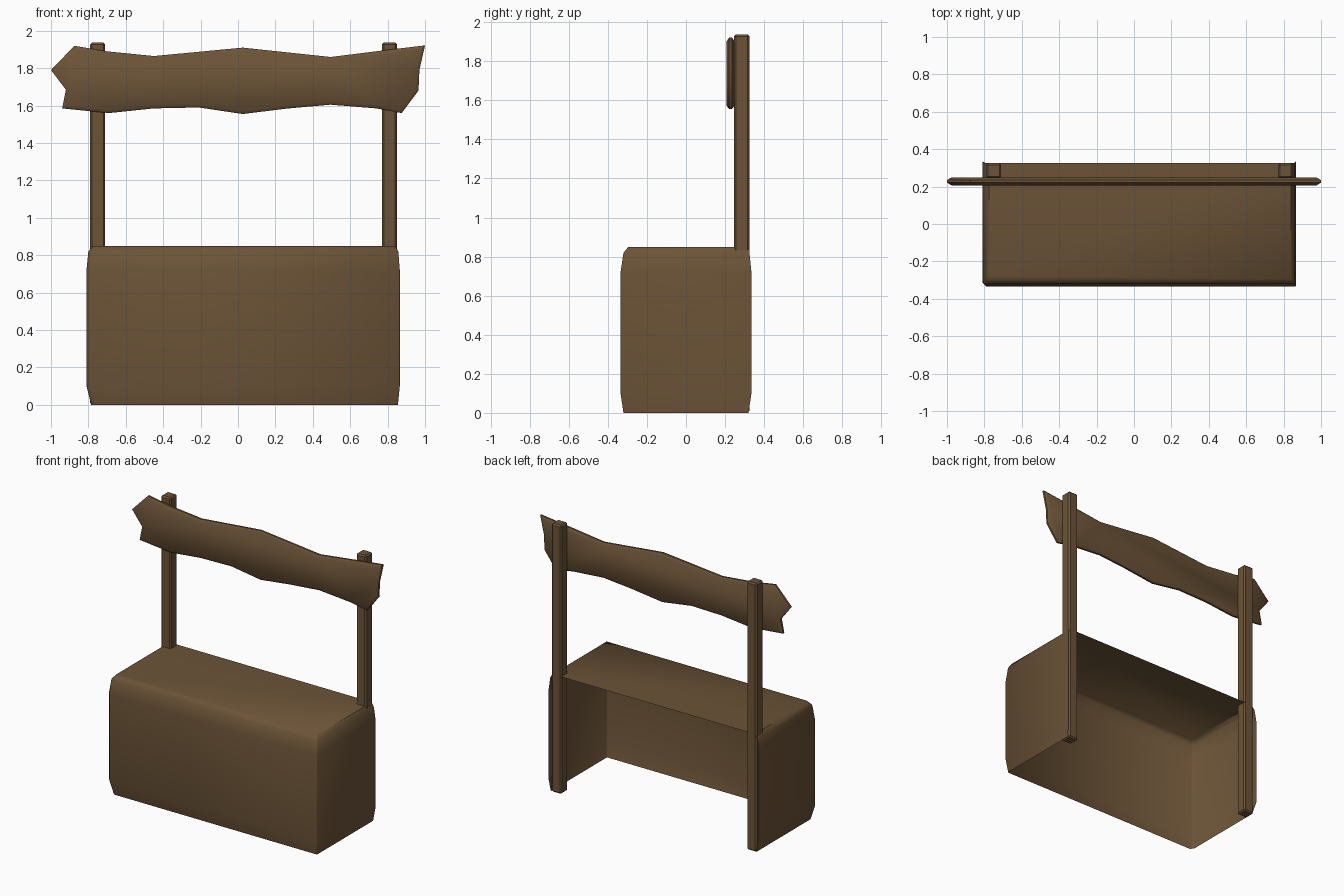
import bpy, bmesh, math

if "Cube" in bpy.data.objects:
    bpy.data.objects.remove(bpy.data.objects["Cube"])

wood = bpy.data.materials.new("brown wood")
wood.diffuse_color = (0.15, 0.088, 0.039, 1)
wood.use_nodes = True
wood.node_tree.nodes["Principled BSDF"].inputs["Base Color"].default_value = wood.diffuse_color


def finish(bm, name, angle):
    bmesh.ops.recalc_face_normals(bm, faces=bm.faces[:])
    me = bpy.data.meshes.new(name)
    bm.to_mesh(me)
    bm.free()
    me.materials.append(wood)
    ob = bpy.data.objects.new(name, me)
    bpy.context.collection.objects.link(ob)
    bpy.ops.object.select_all(action='DESELECT')
    ob.select_set(True)
    bpy.context.view_layer.objects.active = ob
    bpy.ops.object.shade_smooth_by_angle(angle=math.radians(angle))
    return ob


# Counter: thin shell, open at the back and bottom, lofted from U-shaped rings
bm = bmesh.new()
rings = []
levels = [  # z, left, right, front, back
    (0.00, -0.785, 0.855, -0.320, 0.320),
    (0.10, -0.81, 0.865, -0.335, 0.335),
    (0.72, -0.81, 0.865, -0.335, 0.335),
    (0.82, -0.80, 0.857, -0.320, 0.325),
    (0.85, -0.775, 0.840, -0.295, 0.325),
]
for z, xl, xr, yf, yb in levels:
    pts = [(xl, yb), (xl, yf + 0.02), (xl + 0.02, yf),
           (xr - 0.005, yf), (xr, yf + 0.005), (xr, yb)]
    rings.append([bm.verts.new((x, y, z)) for x, y in pts])
for a, b in zip(rings, rings[1:]):
    for i in range(5):
        bm.faces.new((a[i], a[i + 1], b[i + 1], b[i]))
bm.faces.new(rings[-1])
finish(bm, "counter", 50)

# Posts: square with chamfered edges, standing on the ground
for side, x in (("left", -0.75), ("right", 0.81)):
    bm = bmesh.new()
    bmesh.ops.create_cube(bm, size=1)
    for v in bm.verts:
        v.co = (x + v.co.x * 0.08, 0.285 + v.co.y * 0.08, (v.co.z + 0.5) * 1.937)
    bmesh.ops.bevel(bm, geom=bm.edges[:], offset=0.01, segments=1, affect='EDGES')
    finish(bm, side + "_post", 30)

# Sign board: jagged outline with bevelled rim
outline = [(-1.0, 1.79), (-.875, 1.92), (-.70, 1.89), (-.45, 1.865), (.025, 1.91),
           (.495, 1.86), (.775, 1.895), (1.0, 1.922), (.97, 1.79), (.965, 1.68),
           (.875, 1.56), (.74, 1.585), (.495, 1.605), (.27, 1.585), (.025, 1.555),
           (-.21, 1.59), (-.45, 1.585), (-.69, 1.56), (-.94, 1.585), (-.92, 1.685)]
bm = bmesh.new()
front = [bm.verts.new((x, 0.221, z)) for x, z in outline]
back = [bm.verts.new((x, 0.235, z)) for x, z in outline]
caps = [bm.faces.new(front), bm.faces.new(back)]
n = len(outline)
for i in range(n):
    j = (i + 1) % n
    bm.faces.new((front[i], front[j], back[j], back[i]))
bmesh.ops.recalc_face_normals(bm, faces=bm.faces[:])
bmesh.ops.inset_individual(bm, faces=caps, thickness=0.018, depth=0.014,
                           use_even_offset=True)
finish(bm, "sign_board", 50)
